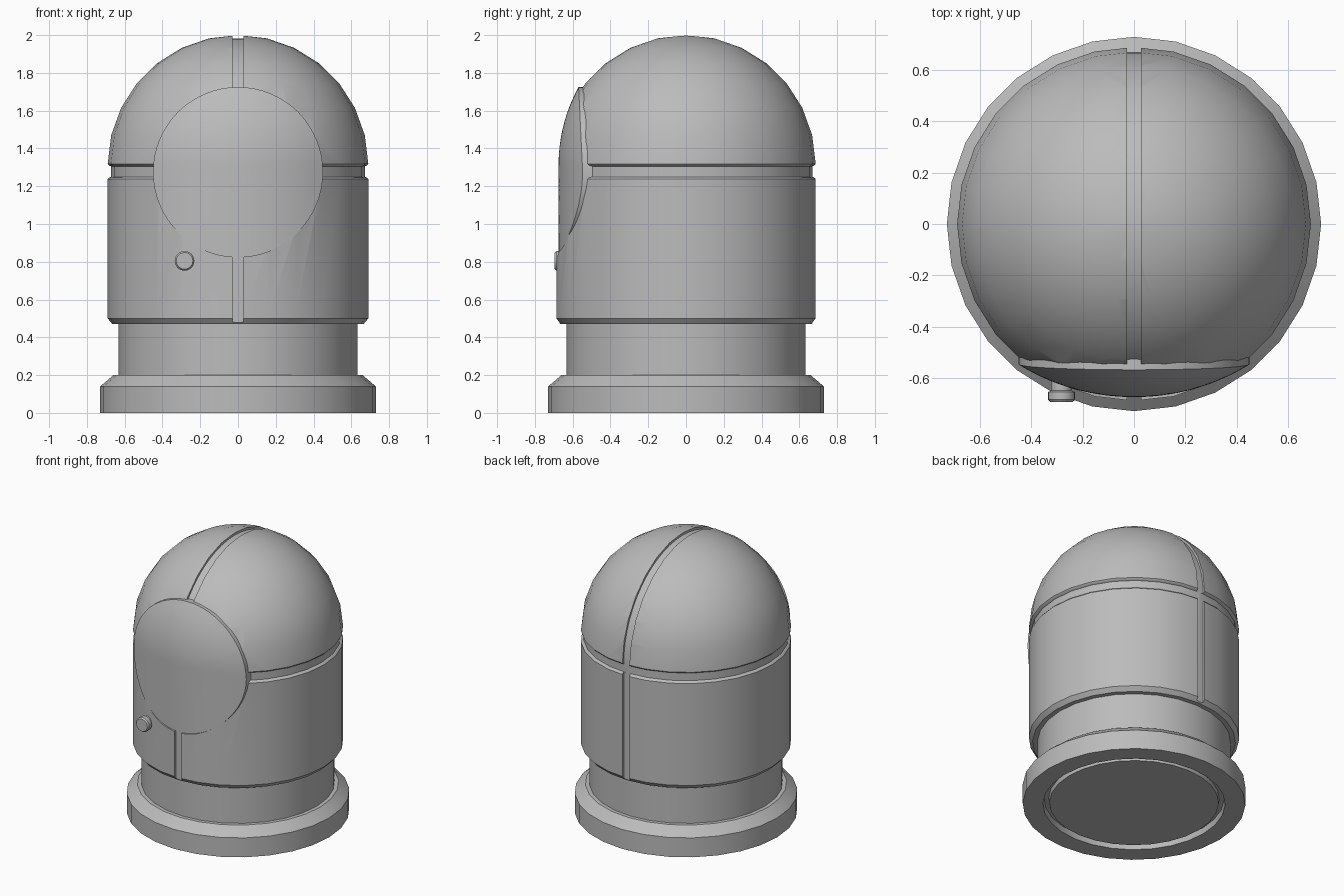
import bpy, bmesh, math
from mathutils import Matrix

if "Cube" in bpy.data.objects:
    bpy.data.objects.remove(bpy.data.objects["Cube"])

grey = bpy.data.materials.new("plain_grey")
grey.use_nodes = True
colour = (0.5, 0.5, 0.5, 1)
grey.diffuse_color = colour
grey.node_tree.nodes["Principled BSDF"].inputs["Base Color"].default_value = colour

SIDES = 28
RADIUS = 0.69      # outer body
CORE = 0.672       # floor of the grooves
SPRING = 1.31      # height where the dome starts
FACE_Z, FACE_R = 1.275, 0.45


def finish(name, bm, matrix=None):
    bmesh.ops.remove_doubles(bm, verts=bm.verts, dist=1e-5)
    bmesh.ops.recalc_face_normals(bm, faces=bm.faces)
    if matrix:
        bm.transform(matrix)
    mesh = bpy.data.meshes.new(name)
    bm.to_mesh(mesh)
    bm.free()
    mesh.materials.append(grey)
    obj = bpy.data.objects.new(name, mesh)
    bpy.context.collection.objects.link(obj)
    return obj


def lathe(name, profile, sides=SIDES, matrix=None):
    bm = bmesh.new()
    verts = [bm.verts.new((r, 0, z)) for r, z in profile]
    edges = [bm.edges.new(pair) for pair in zip(verts, verts[1:])]
    bmesh.ops.spin(bm, geom=verts + edges, axis=(0, 0, 1), cent=(0, 0, 0),
                   angle=math.tau, steps=sides, use_duplicate=False)
    return finish(name, bm, matrix)


def arc(radius, start, end, steps):
    for i in range(steps + 1):
        a = start + (end - start) * i / steps
        yield radius * math.cos(a), SPRING + radius * math.sin(a)


def smooth(obj):
    bpy.ops.object.select_all(action="DESELECT")
    obj.select_set(True)
    bpy.context.view_layer.objects.active = obj
    bpy.ops.object.shade_smooth_by_angle(angle=math.radians(28))


def cut(obj, cutter):
    mod = obj.modifiers.new("cut", "BOOLEAN")
    mod.object = cutter
    mod.operation = "DIFFERENCE"
    mod.solver = "EXACT"
    bpy.context.view_layer.objects.active = obj
    bpy.ops.object.modifier_apply(modifier=mod.name)
    bpy.data.objects.remove(cutter)


# Local z of a lathe turned to point at the front
def facing(x, z):
    return Matrix.Translation((x, 0, z)) @ Matrix.Rotation(math.pi / 2, 4, "X")


# Base with chamfered rim and a ring groove underneath
base = lathe("base", [(0, 0.01), (0.555, 0.01), (0.56, 0.04), (0.59, 0.04),
                      (0.597, 0), (0.73, 0), (0.73, 0.14), (0.66, 0.2), (0, 0.2)])
neck = lathe("neck", [(0, 0.19), (0.633, 0.19), (0.633, 0.49), (0, 0.49)])

# Body: barrel, horizontal groove and dome
body = lathe("body", [(0, 0.47), (0.665, 0.47), (RADIUS, 0.5), (RADIUS, 1.237),
                      (0.683, 1.245), (CORE, 1.25), (CORE, 1.305), (0.683, SPRING)]
             + list(arc(RADIUS, 0.012, math.pi / 2, 7))[:-1] + [(0, 2)])

# Vertical groove running over the dome, front to back
bm = bmesh.new()
inner = [(-0.671, 0.4)] + list(arc(0.671, math.pi, 0, 28)) + [(0.671, 0.4)]
outer = [(-0.8, 0.4)] + list(arc(0.8, math.pi, 0, 28)) + [(0.8, 0.4)]
rows = [[bm.verts.new((-0.028, y, z)) for y, z in line] for line in (inner, outer)]
for i in range(len(inner) - 1):
    bm.faces.new((rows[0][i], rows[0][i + 1], rows[1][i + 1], rows[1][i]))
strip = bmesh.ops.extrude_face_region(bm, geom=bm.faces[:], use_keep_orig=True)
bmesh.ops.translate(bm, vec=(0.056, 0, 0),
                    verts=[g for g in strip["geom"] if isinstance(g, bmesh.types.BMVert)])
cut(body, finish("groove_cutter", bm))

# Round opening in the front
cut(body, lathe("face_cutter", [(0, 0.48), (FACE_R, 0.48), (FACE_R, 0.85), (0, 0.85)],
                64, facing(0, FACE_Z)))

# Bulging round face plate: a flattened capsule trimmed to a circle
plate = lathe("face_plate", [(0, 0.47), (FACE_R, 0.47)]
              + [(FACE_R * i / 10, 0.6) for i in range(10, -1, -1)],
              64, facing(0, FACE_Z))
for v in plate.data.vertices:
    if v.co.y < -0.55:
        rise = max(v.co.z - SPRING, 0)
        v.co.y = -0.675 * math.sqrt(1 - (v.co.x ** 2 + rise ** 2) / 0.77 ** 2)

# Small push button
button = lathe("button", [(0, 0.58), (0.04, 0.58), (0.04, 0.65), (0.052, 0.655),
                          (0.052, 0.685), (0.044, 0.695), (0, 0.695)],
               24, facing(-0.283, 0.805))

for part in (base, neck, body, plate, button):
    smooth(part)
